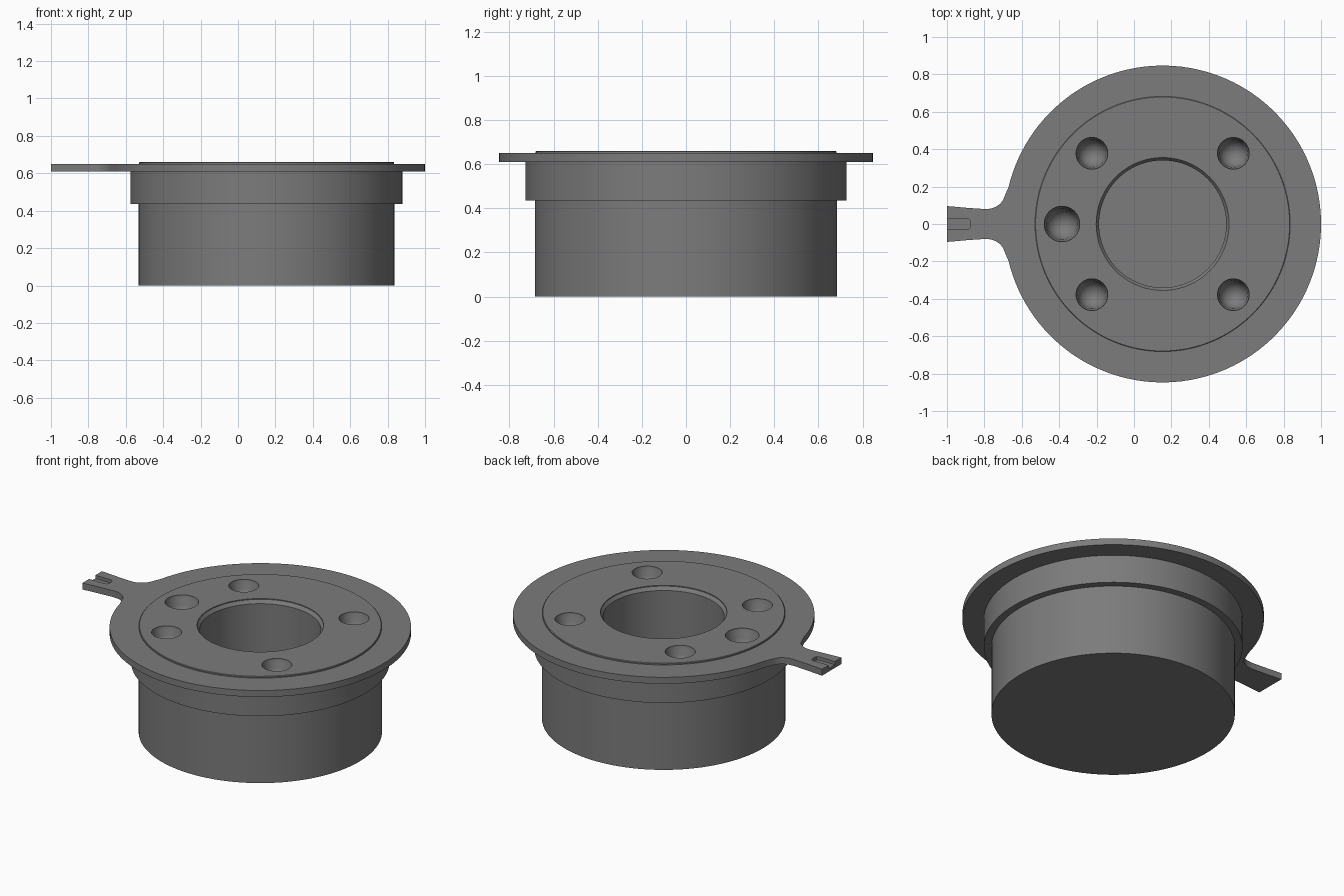
import bpy, bmesh, math

if "Cube" in bpy.data.objects:
    bpy.data.objects.remove(bpy.data.objects["Cube"])

CX = 0.153          # axis of the round parts
SEG = 128

grey = bpy.data.materials.new("mid_grey")
grey.diffuse_color = (0.2, 0.2, 0.2, 1)
grey.use_nodes = True
grey.node_tree.nodes["Principled BSDF"].inputs["Base Color"].default_value = grey.diffuse_color


def finish(name, bm):
    bmesh.ops.recalc_face_normals(bm, faces=bm.faces[:])
    me = bpy.data.meshes.new(name)
    bm.to_mesh(me)
    bm.free()
    me.materials.append(grey)
    ob = bpy.data.objects.new(name, me)
    bpy.context.collection.objects.link(ob)
    return ob


def lathe(name, profile, cx, cy, seg=SEG):
    """Closed solid of revolution; profile is (radius, z), caps added at both ends."""
    bm = bmesh.new()
    rings = []
    for r, z in profile:
        rings.append([bm.verts.new((cx + r * math.cos(2 * math.pi * i / seg),
                                    cy + r * math.sin(2 * math.pi * i / seg), z)) for i in range(seg)])
    for a, b in zip(rings, rings[1:]):
        for i in range(seg):
            j = (i + 1) % seg
            bm.faces.new((a[i], a[j], b[j], b[i]))
    bm.faces.new(rings[0])
    bm.faces.new(rings[-1])
    return finish(name, bm)


def plate(name, outline, z0, z1):
    bm = bmesh.new()
    face = bm.faces.new([bm.verts.new((x, y, z0)) for x, y in outline])
    ext = bmesh.ops.extrude_face_region(bm, geom=[face])
    bmesh.ops.translate(bm, vec=(0, 0, z1 - z0),
                        verts=[v for v in ext["geom"] if isinstance(v, bmesh.types.BMVert)])
    return finish(name, bm)


def combine(target, tool, op):
    tool.hide_render = True
    mod = target.modifiers.new(op, 'BOOLEAN')
    mod.operation, mod.solver, mod.object = op, 'EXACT', tool
    bpy.context.view_layer.objects.active = target
    bpy.ops.object.modifier_apply(modifier=mod.name)
    bpy.data.objects.remove(tool)


# stepped round body with slightly raised top disc
body = lathe("stepped_housing", [(0.684, 0), (0.684, 0.435), (0.727, 0.435), (0.727, 0.63),
                                 (0.682, 0.63), (0.682, 0.657), (0.679, 0.66)], CX, 0)

# flange with filleted pointer tab
half_tab = [(-1, 0.096), (-0.9, 0.087), (-0.8, 0.08), (-0.765, 0.082), (-0.738, 0.092),
            (-0.715, 0.108), (-0.698, 0.132), (-0.688, 0.158)]
R = 0.847
a0 = math.pi - math.asin(0.2 / R)
arc = [(CX + R * math.cos(a0 - 2 * a0 * i / 120), R * math.sin(a0 - 2 * a0 * i / 120)) for i in range(121)]
outline = half_tab + arc + [(x, -y) for x, y in reversed(half_tab)]
combine(body, plate("flange", outline, 0.61, 0.65), 'UNION')

# chamfered central bore
combine(body, lathe("bore_cutter", [(0.34, 0.15), (0.34, 0.635), (0.355, 0.655), (0.355, 0.7)], CX, 0), 'DIFFERENCE')


# five round-bottomed holes with stepped mouths
def hole(x, y, r):
    dome = [(r * math.sin(math.radians(t)), 0.63 - r * math.cos(math.radians(t))) for t in range(5, 91, 17)]
    prof = dome + [(r, 0.63), (r * 1.13, 0.65), (r * 1.13, 0.7)]
    combine(body, lathe("hole_cutter", prof, x, y, 48), 'DIFFERENCE')


for sx in (-1, 1):
    for sy in (-1, 1):
        hole(CX + sx * 0.378, sy * 0.378, 0.075)
hole(-0.385, 0, 0.084)

# shallow groove in the tab tip
groove = [(-1.05, -0.03), (-0.89, -0.03), (-0.879, -0.024), (-0.875, -0.012),
          (-0.875, 0.012), (-0.879, 0.024), (-0.89, 0.03), (-1.05, 0.03)]
combine(body, plate("groove_cutter", groove, 0.63, 0.7), 'DIFFERENCE')

# smooth curved walls, keep edges sharp
bpy.ops.object.select_all(action='DESELECT')
body.select_set(True)
bpy.context.view_layer.objects.active = body
bpy.ops.object.shade_smooth_by_angle(angle=math.radians(30))
